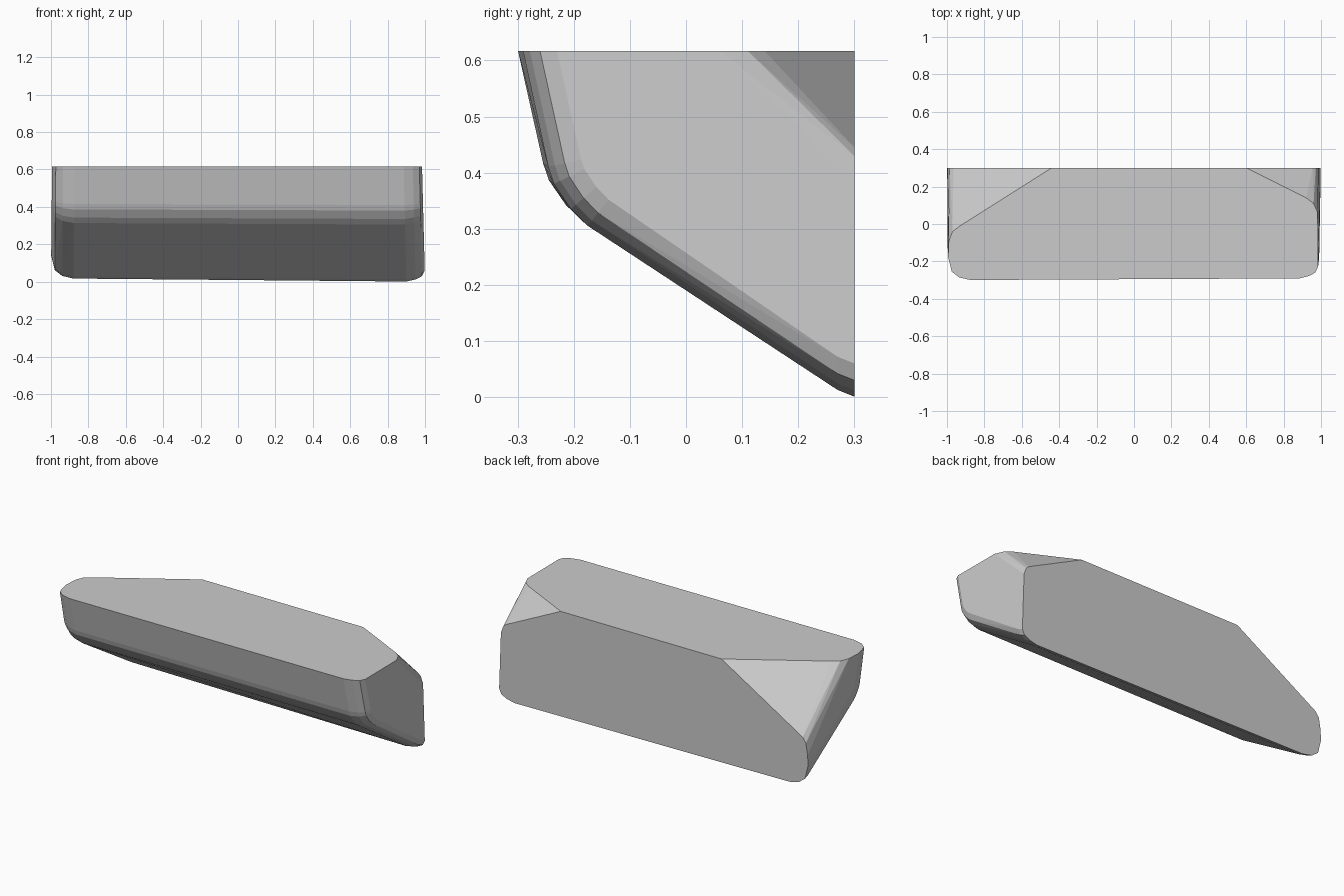
import bpy, bmesh, math

if "Cube" in bpy.data.objects:
    bpy.data.objects.remove(bpy.data.objects["Cube"])

TOP = 0.617

# front/underside profile: (y, z) and the inward direction (dy, dz)
profile = [
    (-0.300, TOP, 1.0, 0.0),
    (-0.255, 0.410, 0.97, 0.22),
    (-0.245, 0.380, 0.90, 0.44),
    (-0.215, 0.335, 0.75, 0.66),
    (-0.185, 0.305, 0.62, 0.78),
    (0.270, 0.012, 0.0, 1.0),
    (0.300, 0.000, 0.0, 1.0),
]

# rounding of each end: (x, inset along the inward direction)
left_round = [(-0.88, 0.0), (-0.94, 0.014), (-0.98, 0.045), (-1.0, 0.125)]
right_round = [(0.90, 0.0), (0.95, 0.012), (0.985, 0.03), (1.0, 0.06)]


def place(x, y, z):
    """Slight taper and tilt of the raw block."""
    k = z / TOP
    if x > 0:
        x *= 1 - 0.016 * k
    else:
        x *= 1 - 0.006 * k
    if y < 0:
        y += 0.005 * (1 + x)
    z += 0.009 * max(0.0, 1 - x) * (1 - k)
    return (x, y, min(z, TOP))


points = [place(x, y + dy * d, z + dz * d)
          for y, z, dy, dz in profile
          for x, d in left_round + right_round]

# left rear corner facet
points += [(-0.44, 0.3, TOP), (-0.93, -0.01, TOP), (-0.97, -0.04, TOP), (-0.99, -0.09, TOP),
           (-0.965, 0.3, 0.30), (-0.985, 0.3, 0.27), (-0.997, 0.3, 0.20)]
# right rear corner facet
points += [(0.60, 0.3, TOP), (0.92, 0.14, TOP), (0.96, 0.11, TOP), (0.982, 0.06, TOP),
           (0.955, 0.3, 0.445), (0.972, 0.3, 0.43), (0.987, 0.3, 0.39)]

# convex block
bm = bmesh.new()
for p in points:
    bm.verts.new(p)
bmesh.ops.convex_hull(bm, input=bm.verts[:])
loose = [v for v in bm.verts if not v.link_faces]
bmesh.ops.delete(bm, geom=loose, context='VERTS')
bmesh.ops.dissolve_limit(bm, angle_limit=math.radians(1), verts=bm.verts[:], edges=bm.edges[:])
bmesh.ops.recalc_face_normals(bm, faces=bm.faces[:])
mesh = bpy.data.meshes.new("stone_block")
bm.to_mesh(mesh)
bm.free()
block = bpy.data.objects.new("stone_block", mesh)
bpy.context.collection.objects.link(block)
